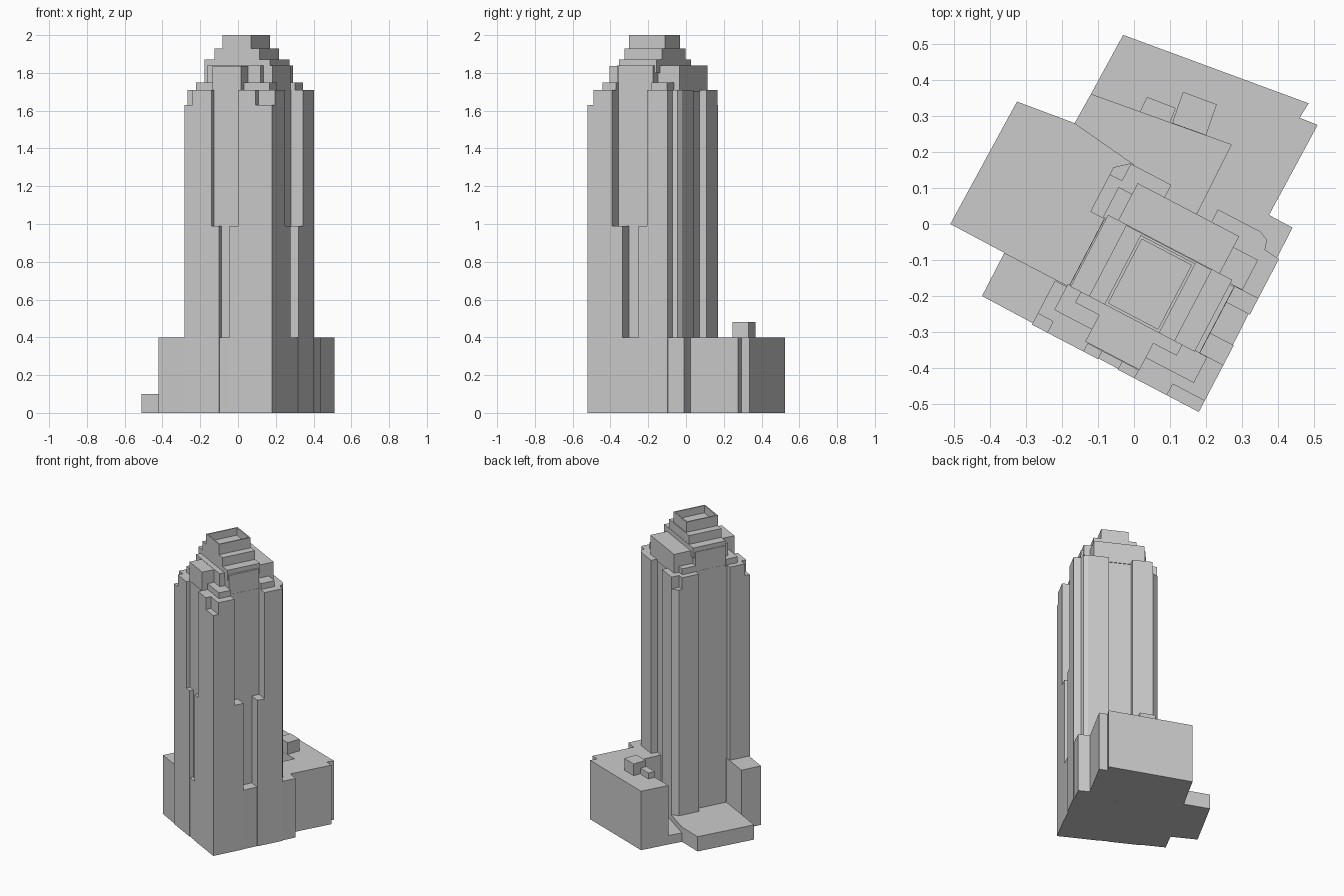
import bpy, bmesh

if "Cube" in bpy.data.objects:
    bpy.data.objects.remove(bpy.data.objects["Cube"])

# Tower frame: a runs left along the front wall, b runs back, from the front corner
CORNER = (0.18, -0.522)
UA, VB = (-0.886, 0.464), (0.464, 0.886)


def world(a, b):
    return (CORNER[0] + a * UA[0] + b * VB[0], CORNER[1] + a * UA[1] + b * VB[1])


def prism(name, pts, z0, z1, rim=0, depth=0):
    """Extrude a plan outline; optionally sink the roof inside a parapet."""
    bm = bmesh.new()
    low = [bm.verts.new((x, y, z0)) for x, y in pts]
    top = [bm.verts.new((x, y, z1)) for x, y in pts]
    n = len(pts)
    bm.faces.new(low)
    roof = bm.faces.new(top)
    for i in range(n):
        j = (i + 1) % n
        bm.faces.new((low[i], low[j], top[j], top[i]))
    bmesh.ops.recalc_face_normals(bm, faces=bm.faces[:])
    if rim:
        bmesh.ops.inset_region(bm, faces=[roof], thickness=rim)
        walls = bmesh.ops.extrude_discrete_faces(bm, faces=[roof])
        for v in walls["faces"][0].verts:
            v.co.z -= depth
    me = bpy.data.meshes.new(name)
    bm.to_mesh(me)
    bm.free()
    ob = bpy.data.objects.new(name, me)
    bpy.context.collection.objects.link(ob)
    return ob


def block(name, a0, a1, b0, b1, z0, z1, rim=0, depth=0):
    pts = [world(a0, b0), world(a1, b0), world(a1, b1), world(a0, b1)]
    return prism(name, pts, z0, z1, rim, depth)


def tower_layer(name, f0, f1, r0, r1, z0, z1, cut=False):
    """Tower plan with a slot in each side; cut notches three corners."""
    if cut:
        front = [(0, .035), (.1, .035), (.1, 0)]
        left = [(.475, 0), (.475, .035), (.523, .035)]
        back = [(.525, .47), (.487, .47), (.487, .523)]
    else:
        front, left = [(0, 0)], [(.523, 0)]
        back = [(.525, .492), (.489, .523)]
    pts = front + [(f0, 0), (f0, .025), (f1, .025), (f1, 0)]
    pts += left + [(.523, .138), (.482, .138), (.482, .353), (.525, .353)]
    pts += back + [(.36, .523), (.36, .48), (.214, .48), (.214, .523)]
    pts += [(.081, .523), (.054, .511), (.046, .484), (0, .479)]
    pts += [(0, r1), (.073, r1), (.073, r0), (0, r0)]
    prism(name, [world(a, b) for a, b in pts], z0, z1)


# Podium with its rear wing wrapping a low court
prism("podium", [(-.422, -.2), CORNER, (.44, -.01), (.375, .025), (.51, .275),
                 (.46, .295), (.485, .335), (-.03, .525), (-.12, .36), (.27, .22),
                 (.175, .03), (.1, -.1), (-.183, -.172), (-.36, -.08)], 0, .4)
prism("court_floor", [(-.12, .36), (.27, .22), (.175, .03), (0, 0), (0, .165),
                      (-.165, .28)], 0, .06)
prism("low_annex", [(-.51, 0), (-.325, .34), (-.165, .28), (0, .165), (0, 0),
                    (-.183, -.172), (-.36, -.08)], 0, .1)

# Rooftop boxes on the wing
prism("roof_box_large", [(.136, .367), (.23, .332), (.2, .246), (.106, .28)], .4, .48)
prism("roof_box_small", [(.036, .353), (.116, .322), (.1, .281), (.016, .311)], .4, .44)

# Tower shaft: narrow slots below, wide slots above, notched corners at the top
tower_layer("lower_shaft", .254, .316, .209, .305, 0, .99)
tower_layer("upper_shaft", .203, .361, .147, .355, .99, 1.63)
tower_layer("shaft_top", .203, .361, .147, .355, 1.63, 1.71, cut=True)

# Low setbacks at the four corners
for i, (a0, a1) in enumerate([(.05, .2), (.365, .487)]):
    for j, (b0, b1) in enumerate([(.065, .146), (.356, .45)]):
        block(f"corner_setback_{i}{j}", a0, a1, b0, b1, 1.7, 1.75)

# Cross-shaped setback with bays on each side
block("side_bays", .074, .481, .146, .354, 1.7, 1.84)
block("rear_bay", .127, .445, .11, .484, 1.7, 1.838)
block("front_bay", .2, .37, .027, .2, 1.7, 1.836)

# Stepped crown, narrowing only along the front
block("crown_base", .088, .477, .143, .368, 1.8, 1.87)
block("crown_middle", .151, .419, .143, .366, 1.86, 1.93)
block("crown_top", .199, .371, .143, .36, 1.92, 2.0, rim=.012, depth=.05)
